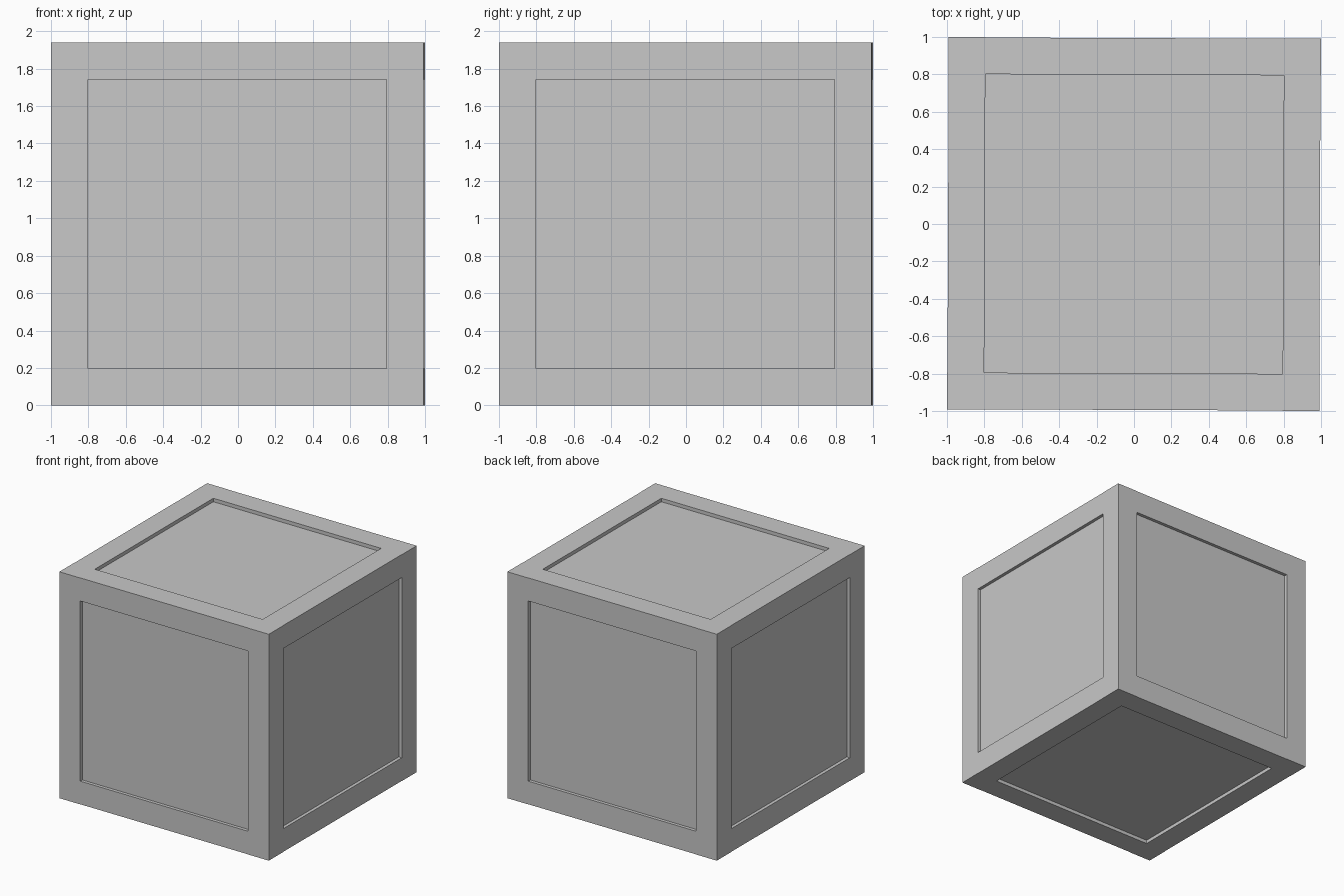
import bpy
import math

cube = bpy.data.objects.get("Cube")
if cube:
    bpy.data.objects.remove(cube, do_unlink=True)

SIDE, HEIGHT = 1.992, 1.94   # outer size
BEAM = 0.198                 # frame thickness
RECESS = 0.03                # depth of the panels below the frame
STEP = 0.002                 # posts stand slightly proud of the rails
TURN = -0.004                # tiny turn of the whole crate

grey = bpy.data.materials.new("plain_grey")
grey.use_nodes = True
colour = (0.58, 0.58, 0.58, 1)
grey.diffuse_color = colour
grey.node_tree.nodes["Principled BSDF"].inputs["Base Color"].default_value = colour

root = bpy.data.objects.new("crate", None)
root.rotation_euler.z = TURN
root.hide_render = True
bpy.context.collection.objects.link(root)


def box(name, centre, size):
    """Flat-shaded box, turned with the crate."""
    bpy.ops.mesh.primitive_cube_add(size=1, location=centre)
    obj = bpy.context.object
    obj.name = name
    obj.scale = size
    bpy.ops.object.transform_apply(location=False, rotation=False, scale=True)
    obj.data.materials.append(grey)
    obj.parent = root
    return obj


# Recessed panels on all six sides come from one inner block
inner = SIDE - 2 * RECESS
box("panel_block", (0, 0, HEIGHT / 2), (inner, inner, HEIGHT - 2 * RECESS))

# Corner posts
post_at = (SIDE - BEAM) / 2
for sx, x_name in ((-1, "right"), (1, "left")):
    for sy, y_name in ((-1, "front"), (1, "back")):
        box(f"{y_name}_{x_name}_post", (sx * post_at, sy * post_at, HEIGHT / 2),
            (BEAM, BEAM, HEIGHT))

# Top and bottom rails between the posts
length = SIDE - 2 * BEAM
rail = BEAM - STEP
rail_at = post_at - STEP / 2
for level, z in (("bottom", BEAM / 2), ("top", HEIGHT - BEAM / 2)):
    for i, side in enumerate(("left", "back", "right", "front")):
        a = i * math.pi / 2
        c, s = round(math.cos(a)), round(math.sin(a))
        size = (rail, length, BEAM) if c else (length, rail, BEAM)
        box(f"{level}_{side}_rail", (c * rail_at, s * rail_at, z), size)
